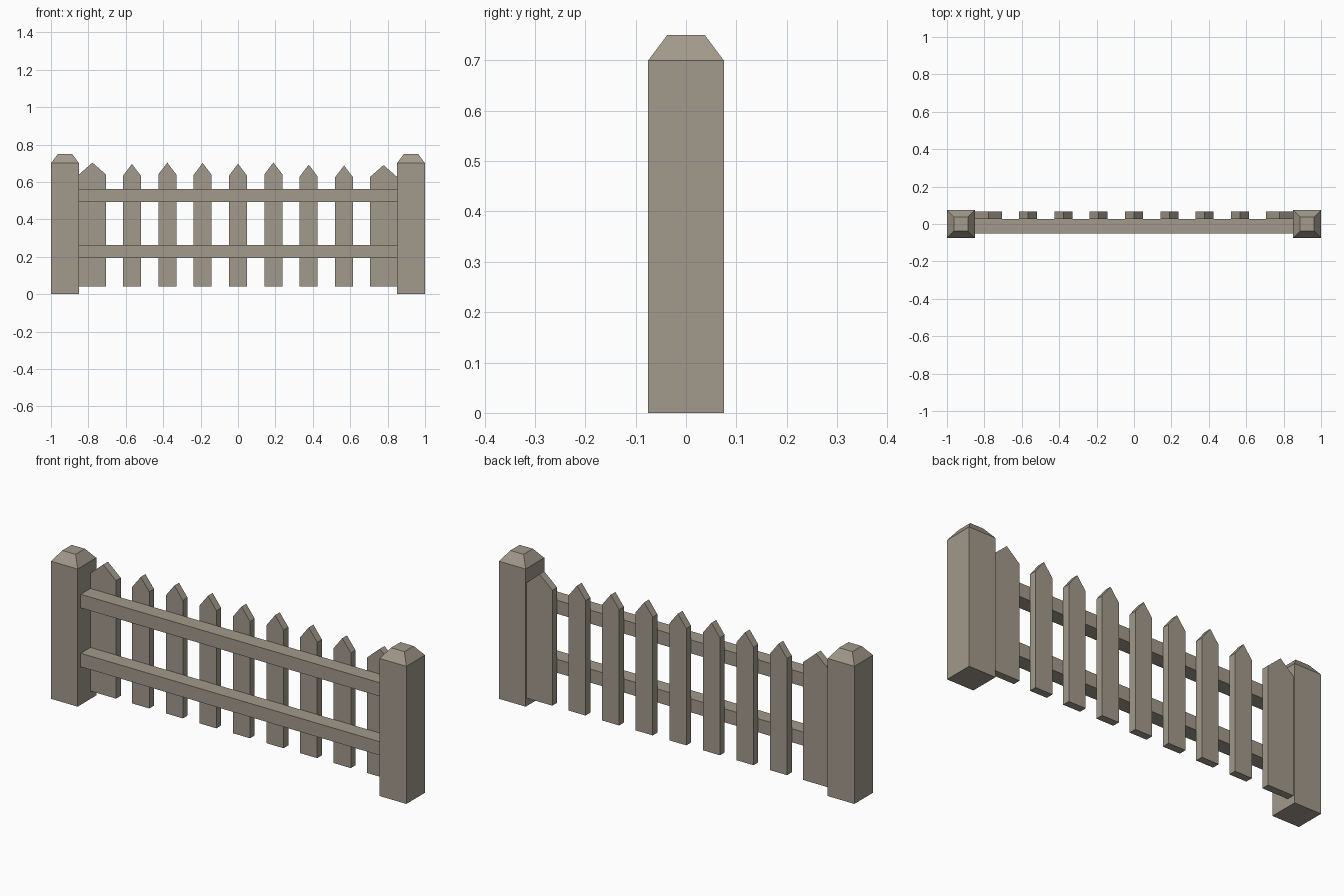
import bpy, bmesh

if "Cube" in bpy.data.objects:
    bpy.data.objects.remove(bpy.data.objects["Cube"])


def make_object(name, bm):
    bmesh.ops.recalc_face_normals(bm, faces=bm.faces)
    mesh = bpy.data.meshes.new(name)
    bm.to_mesh(mesh)
    bm.free()
    obj = bpy.data.objects.new(name, mesh)
    bpy.context.collection.objects.link(obj)
    mat = bpy.data.materials.get("weathered_wood")
    if mat is None:
        mat = bpy.data.materials.new("weathered_wood")
        mat.diffuse_color = (0.36, 0.32, 0.26, 1)
        mat.use_nodes = True
        mat.node_tree.nodes["Principled BSDF"].inputs["Base Color"].default_value = mat.diffuse_color
    mesh.materials.append(mat)
    return obj


def loft(name, sections):
    """Closed solid through matching loops of points."""
    bm = bmesh.new()
    rings = [[bm.verts.new(p) for p in s] for s in sections]
    n = len(rings[0])
    for a, b in zip(rings, rings[1:]):
        for i in range(n):
            j = (i + 1) % n
            bm.faces.new((a[i], a[j], b[j], b[i]))
    bm.faces.new(rings[0])
    bm.faces.new(rings[-1])
    return make_object(name, bm)


def square(x, half, z):
    return [(x + sx * half, sy * half, z)
            for sx, sy in ((-1, -1), (1, -1), (1, 1), (-1, 1))]


# End posts with chamfered caps
for side, x in (("left", -0.925), ("right", 0.925)):
    loft(side + "_post", [square(x, 0.075, 0), square(x, 0.075, 0.70),
                          square(x, 0.0375, 0.75)])

# Horizontal rails between the posts
for name, z0, z1 in (("lower_rail", 0.193, 0.262), ("upper_rail", 0.493, 0.562)):
    loft(name, [[(x, -0.05, z0), (x, 0.028, z0), (x, 0.028, z1), (x, -0.05, z1)]
                for x in (-0.85, 0.85)])

# Pointed pickets behind the rails, slightly uneven in height
peaks = (0.703, 0.696, 0.703, 0.701, 0.697, 0.704, 0.692, 0.688, 0.690)
for i, peak in enumerate(peaks):
    wide = i in (0, 8)
    half = 0.072 if wide else 0.048
    x = (i - 4) * 0.189
    if wide:
        x = (0.85 - half) * (-1 if i == 0 else 1)
    shoulder = peak - 0.063
    profile = [(x - half, 0.04), (x + half, 0.04), (x + half, shoulder),
               (x, peak), (x - half, shoulder)]
    loft(f"picket_{i + 1}", [[(px, y, pz) for px, pz in profile]
                             for y in (0.028, 0.066)])
